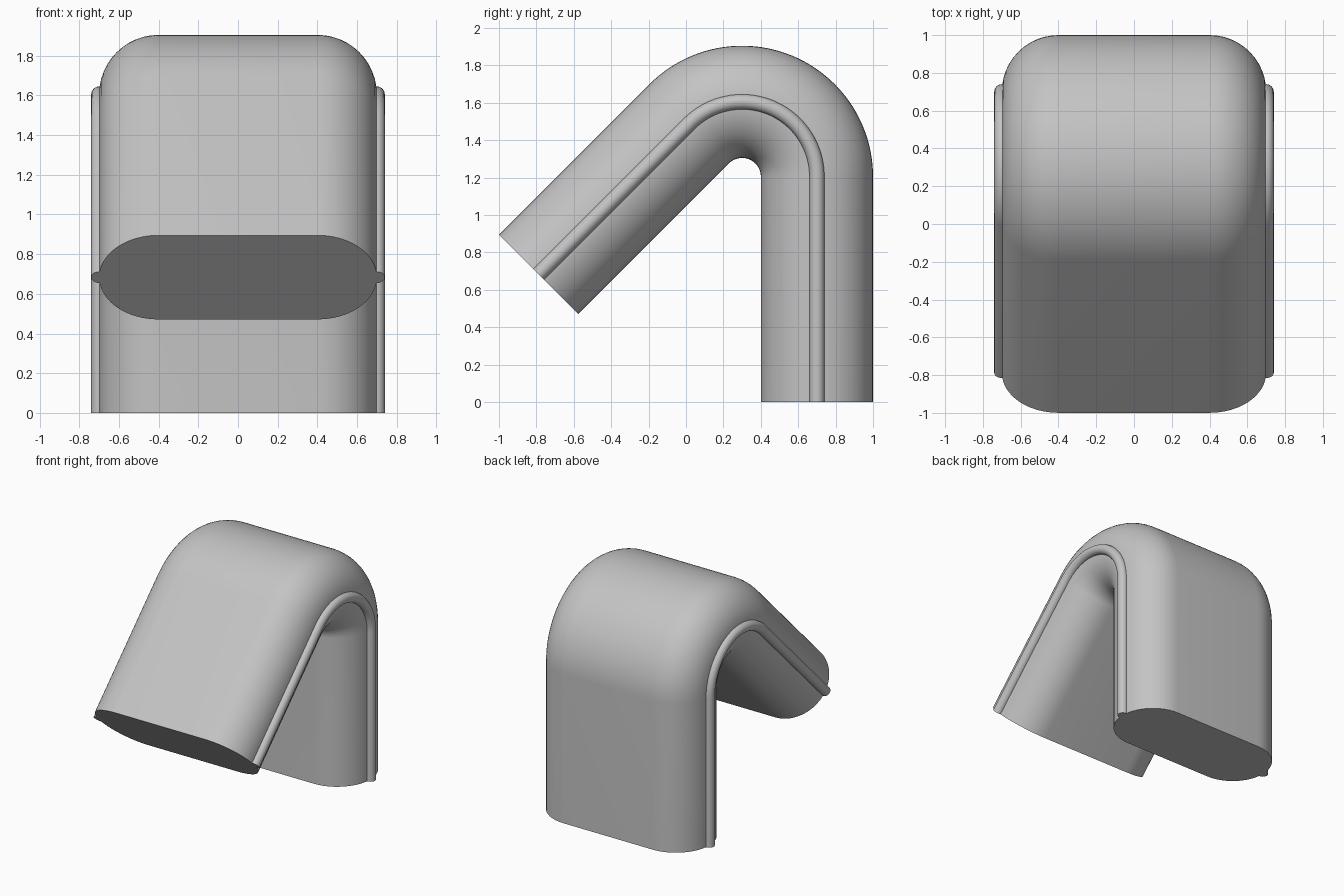
import bpy, bmesh
from math import sin, cos, pi, radians
from mathutils import Vector

cube = bpy.data.objects.get("Cube")
if cube:
    bpy.data.objects.remove(cube)

BEND_Y, BEND_Z, BEND_R = 0.3, 1.205, 0.4   # centre and radius of the bend
ARM = 1.138                                # length of the slanted arm
TURN = radians(135)
STEPS = 48

grey = bpy.data.materials.new("plain grey")
grey.use_nodes = True
colour = (0.55, 0.55, 0.55, 1)
grey.diffuse_color = colour
grey.node_tree.nodes["Principled BSDF"].inputs["Base Color"].default_value = colour


def path():
    """Centreline points with the outward direction at each."""
    stations = [(Vector((0, BEND_Y + BEND_R, 0)), Vector((0, 1, 0)))]
    for i in range(STEPS + 1):
        a = TURN * i / STEPS
        out = Vector((0, cos(a), sin(a)))
        stations.append((Vector((0, BEND_Y, BEND_Z)) + out * BEND_R, out))
    point, out = stations[-1]
    along = Vector((0, -sin(TURN), cos(TURN)))
    stations.append((point + along * ARM, out))
    return stations


def sweep(name, profile):
    """Carry a closed profile (sideways, outward) along the bent path."""
    bm = bmesh.new()
    rings = [[bm.verts.new(p + Vector((s, 0, 0)) + out * o) for s, o in profile]
             for p, out in path()]
    n = len(profile)
    for a, b in zip(rings, rings[1:]):
        for i in range(n):
            j = (i + 1) % n
            bm.faces.new((a[i], a[j], b[j], b[i]))
    bm.faces.new(rings[0])
    bm.faces.new(rings[-1])
    bmesh.ops.recalc_face_normals(bm, faces=bm.faces)
    mesh = bpy.data.meshes.new(name)
    bm.to_mesh(mesh)
    bm.free()
    mesh.materials.append(grey)
    obj = bpy.data.objects.new(name, mesh)
    bpy.context.collection.objects.link(obj)
    bpy.ops.object.select_all(action="DESELECT")
    obj.select_set(True)
    bpy.context.view_layer.objects.active = obj
    bpy.ops.object.shade_smooth_by_angle(angle=radians(35))


def arc(centre, radius, start, sweep_angle, count):
    return [(centre + radius * cos(start + sweep_angle * i / count),
             radius * sin(start + sweep_angle * i / count)) for i in range(count + 1)]


# Bent slab with fully rounded sides
sweep("bent_pad", arc(0.4, 0.3, -pi / 2, pi, 24) + arc(-0.4, 0.3, pi / 2, pi, 24))

# Round piping along each side
for side, x in (("left", 0.7), ("right", -0.7)):
    sweep(side + "_piping", arc(x, 0.04, 0, 2 * pi, 24)[:-1])
